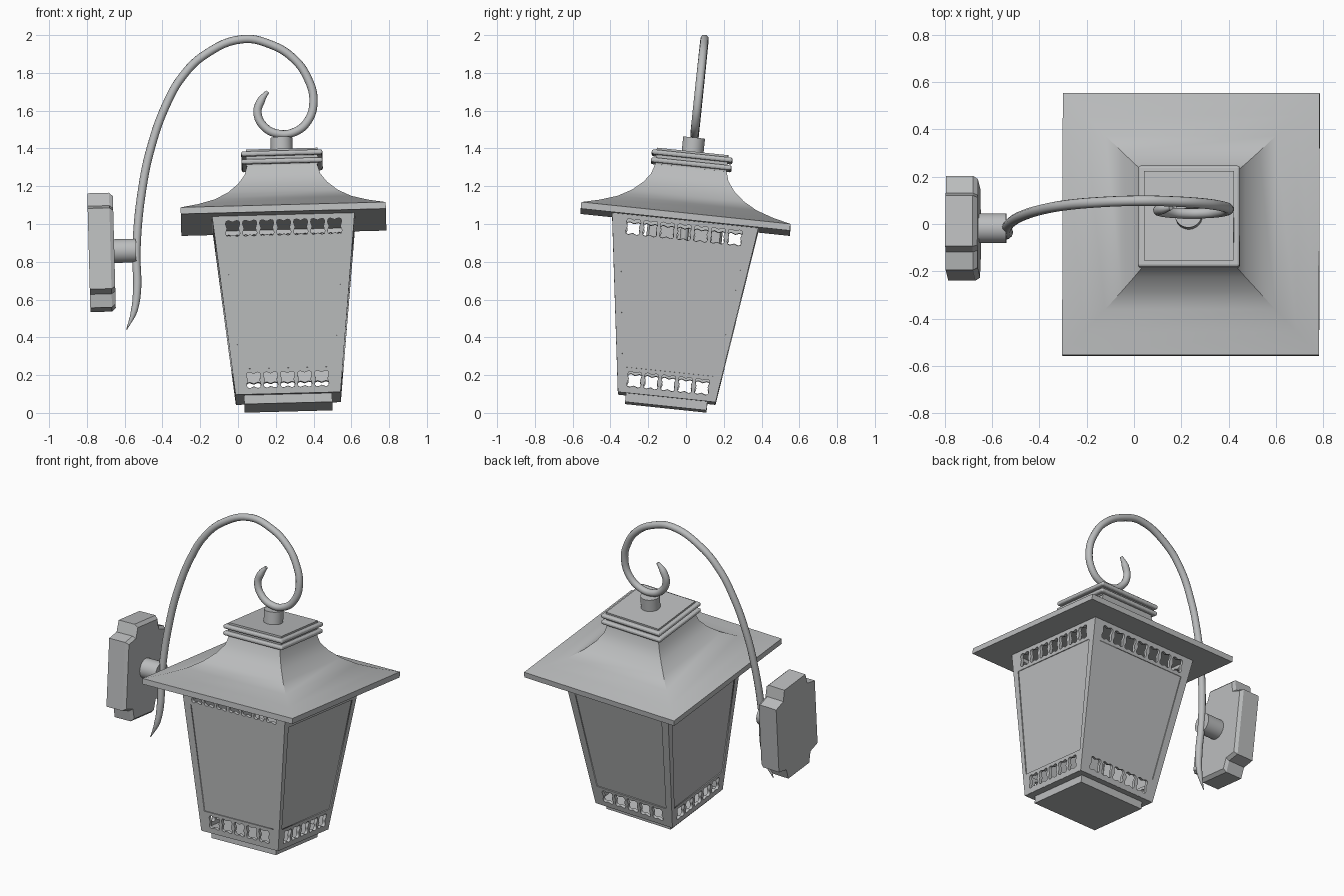
import bpy, bmesh
from math import radians, sin, cos, pi
from mathutils import Matrix, Vector, Euler

if "Cube" in bpy.data.objects:
    bpy.data.objects.remove(bpy.data.objects["Cube"])

# The whole lamp hangs slightly askew
TILT = Matrix.LocRotScale(Vector((0.267, -0.107, 0.03)),
                          Euler((radians(-6), radians(-1.5), 0)), None)

metal = bpy.data.materials.new("grey_metal")
GREY = (0.5, 0.51, 0.515, 1)
metal.diffuse_color = GREY
metal.use_nodes = True
metal.node_tree.nodes["Principled BSDF"].inputs["Base Color"].default_value = GREY


def finish(name, data, matrix=Matrix(), smooth=False):
    data.materials.append(metal)
    ob = bpy.data.objects.new(name, data)
    bpy.context.scene.collection.objects.link(ob)
    ob.matrix_world = TILT @ matrix
    bpy.ops.object.select_all(action='DESELECT')
    ob.select_set(True)
    bpy.context.view_layer.objects.active = ob
    if ob.type == 'CURVE':
        bpy.ops.object.convert(target='MESH')
        ob = bpy.context.object
    if smooth:
        bpy.ops.object.shade_smooth_by_angle(angle=radians(35))
    return ob


def loft(name, rings, matrix=Matrix(), smooth=False):
    """Skin a stack of equal-length point rings and cap both ends."""
    bm = bmesh.new()
    loops = [[bm.verts.new(p) for p in ring] for ring in rings]
    n = len(loops[0])
    for a, b in zip(loops, loops[1:]):
        for i in range(n):
            j = (i + 1) % n
            bm.faces.new((a[i], a[j], b[j], b[i]))
    bm.faces.new(loops[0][::-1])
    bm.faces.new(loops[-1])
    bmesh.ops.recalc_face_normals(bm, faces=bm.faces)
    me = bpy.data.meshes.new(name)
    bm.to_mesh(me)
    bm.free()
    return finish(name, me, matrix, smooth)


def square_stack(name, profile, stretch=1.0, smooth=False):
    corners = ((-1, -1), (1, -1), (1, 1), (-1, 1))
    return loft(name, [[(h * x, h * y * stretch, z) for x, y in corners]
                       for h, z in profile], smooth=smooth)


def cylinder(name, radius, length, matrix):
    ring = [(radius * cos(i * pi / 16), radius * sin(i * pi / 16)) for i in range(32)]
    return loft(name, [[(x, y, z) for x, y in ring] for z in (0, length)], matrix, True)


def flat_shape(name, outlines, thickness, matrix):
    """Filled 2D outline with holes, given a thickness."""
    cu = bpy.data.curves.new(name, 'CURVE')
    cu.dimensions = '2D'
    cu.fill_mode = 'BOTH'
    cu.extrude = thickness / 2
    for pts in outlines:
        sp = cu.splines.new('POLY')
        sp.points.add(len(pts) - 1)
        for p, (x, y) in zip(sp.points, pts):
            p.co = (x, y, 0, 1)
        sp.use_cyclic_u = True
    return finish(name, cu, matrix)


def trapezoid(low, high, v0, v1):
    return [(-low, v0), (low, v0), (high, v1), (-high, v1)]


def clover(cx, cy):
    pts = []
    for i in range(24):
        a = i * pi / 12
        r = 0.039 - 0.009 * cos(4 * a)
        pts.append((cx + r * cos(a), cy + 1.12 * r * sin(a)))
    return pts


# Body walls: slanted frames with clover cutouts and a recessed pane
Z0, Z1 = 0.047, 0.99
X_LOW, X_HIGH, Y_LOW, Y_HIGH = 0.278, 0.378, 0.26, 0.39
WALL = 0.02


def wall(side, angle, low, high, out_low, out_high, pane_high):
    slant = Vector((0, out_low - out_high, Z1 - Z0))
    up = slant.normalized()
    right = Vector((1, 0, 0))
    normal = right.cross(up)
    place = Matrix((right, up, normal)).transposed().to_4x4()
    place.translation = Vector((0, -out_low, Z0)) - normal * WALL / 2
    place = Matrix.Rotation(angle, 4, 'Z') @ place
    pane = trapezoid(0.25, pane_high, 0.135, 0.82)
    holes = [clover(0.09 * i, 0.074) for i in range(-2, 3)]
    holes += [clover(0.09 * i, 0.88) for i in range(-3, 4)]
    outer = trapezoid(low, high, 0, slant.length)
    flat_shape(side + "_wall_frame", [outer, pane] + holes, WALL, place)
    flat_shape(side + "_pane", [pane], 0.008, place)


for k, side in enumerate(("front", "left", "back", "right")):
    if k % 2 == 0:
        wall(side, k * pi / 2, X_LOW, X_HIGH, Y_LOW, Y_HIGH, 0.315)
    else:
        wall(side, k * pi / 2, Y_LOW, Y_HIGH, X_LOW, X_HIGH, 0.33)

# Floor and foot
square_stack("body_floor", [(0.276, Z0), (0.277, Z0 + 0.015)], Y_LOW / X_LOW)
square_stack("foot", [(0.233, 0), (0.233, Z0)], 0.93)

# Flared roof with a thin rim
square_stack("roof", [(0.543, 0.985), (0.543, 1.02), (0.45, 1.045), (0.36, 1.078),
                      (0.29, 1.12), (0.235, 1.17), (0.2, 1.22), (0.18, 1.29)], 1.025, True)

# Stepped collar: neck, two rounded rings, cap
square_stack("collar_neck", [(0.19, 1.27), (0.19, 1.357)])
for name, z in (("lower_ring", 1.278), ("upper_ring", 1.32)):
    ring = square_stack(name, [(0.215, z), (0.215, z + 0.026)])
    bev = ring.modifiers.new("rounding", 'BEVEL')
    bev.width = 0.011
    bev.segments = 3
cylinder("collar_stem", 0.058, 0.09, Matrix.Translation((0, 0, 1.345)))

# Curled hanging arm, tapered at both ends
PATH = [(-.846, .435), (-.803, .534), (-.785, .645), (-.783, .855), (-.741, 1.196),
        (-.69, 1.406), (-.61, 1.616), (-.516, 1.774), (-.388, 1.891), (-.191, 1.965),
        (-.052, 1.936), (.071, 1.859), (.148, 1.747), (.175, 1.625), (.142, 1.52),
        (.071, 1.464), (-.014, 1.456), (-.088, 1.495), (-.123, 1.57), (-.104, 1.633),
        (-.067, 1.682)]
arm = bpy.data.curves.new("hanging_arm", 'CURVE')
arm.dimensions = '3D'
arm.bevel_depth = 0.022
arm.bevel_resolution = 4
arm.use_fill_caps = True
arm.resolution_u = 6
sp = arm.splines.new('BEZIER')
sp.bezier_points.add(len(PATH) - 1)
for p, (x, z) in zip(sp.bezier_points, PATH):
    p.co = (x, 0, z)
    p.handle_left_type = p.handle_right_type = 'AUTO'
sp.bezier_points[0].radius = 0.1
sp.bezier_points[1].radius = 0.8
sp.bezier_points[-1].radius = 0.45
finish("hanging_arm", arm, smooth=True)

# Wall plate with notched corners and a chamfered face
quarter = [(0.2, 0.215), (0.125, 0.235), (0.108, 0.305)]
half = quarter + [(-y, z) for y, z in quarter[::-1]]
outline = half + [(-y, -z) for y, z in half]


def plate_ring(x, inset):
    return [(x, y * (1 - inset), z * (1 - inset)) for y, z in outline]


MOUNT = Matrix.Translation((0, 0, 0.85))
loft("wall_plate", [plate_ring(-1.035, 0), plate_ring(-0.92, 0),
                    plate_ring(-0.9, 0.06)], MOUNT)
cylinder("mount_stem", 0.063, 0.125,
         Matrix.Translation((-0.91, 0, 0.855)) @ Matrix.Rotation(pi / 2, 4, 'Y'))
